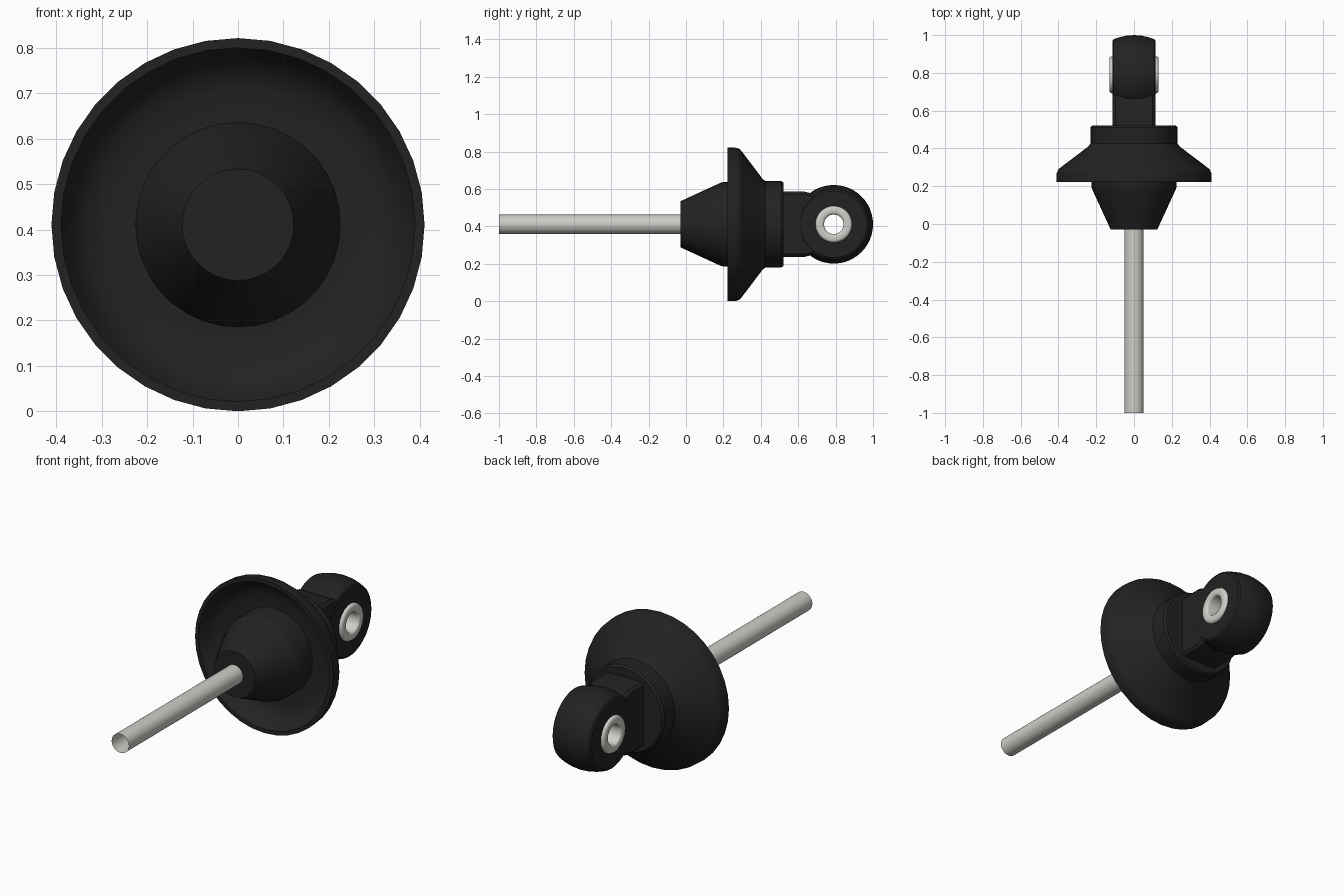
import bpy, bmesh, math

if "Cube" in bpy.data.objects:
    bpy.data.objects.remove(bpy.data.objects["Cube"])

CZ = 0.411      # height of the main axis
EYE_Y = 0.79    # centre of the mounting eye


def material(name, rgb):
    m = bpy.data.materials.new(name)
    m.diffuse_color = (*rgb, 1)
    m.use_nodes = True
    m.node_tree.nodes["Principled BSDF"].inputs["Base Color"].default_value = m.diffuse_color
    return m


BLACK = material("black rubber", (0.016, 0.016, 0.016))
STEEL = material("light steel", (0.62, 0.62, 0.58))


def finish(bm, name, mat, angle=30):
    bmesh.ops.recalc_face_normals(bm, faces=bm.faces)
    me = bpy.data.meshes.new(name)
    bm.to_mesh(me)
    bm.free()
    me.materials.append(mat)
    ob = bpy.data.objects.new(name, me)
    bpy.context.collection.objects.link(ob)
    bpy.ops.object.select_all(action='DESELECT')
    bpy.context.view_layer.objects.active = ob
    ob.select_set(True)
    bpy.ops.object.shade_smooth_by_angle(angle=math.radians(angle))
    return ob


def lathe(name, profile, mat, axis='Y', cy=0.0, segs=36, closed=False, caps=False, angle=30):
    """Spin (distance along axis, radius) points round the y or x axis."""
    bm = bmesh.new()
    rings = []
    for a, r in profile:
        ring = []
        for i in range(segs):
            t = math.tau * i / segs
            s, c = r * math.sin(t), r * math.cos(t)
            ring.append(bm.verts.new((s, a, CZ + c) if axis == 'Y' else (a, cy + s, CZ + c)))
        rings.append(ring)
    pairs = list(zip(rings, rings[1:]))
    if closed:
        pairs.append((rings[-1], rings[0]))
    for p, q in pairs:
        for i in range(segs):
            j = (i + 1) % segs
            bm.faces.new((p[i], p[j], q[j], q[i]))
    if caps:
        bm.faces.new(rings[0])
        bm.faces.new(rings[-1])
    return finish(bm, name, mat, angle)


# Open-ended rod
lathe("rod", [(-1, 0.051), (-0.03, 0.051)], STEEL)

# Boot cone, hollow flared skirt and rear collar
lathe("boot", [(-0.03, 0.123), (0.185, 0.222), (0.20, 0.226), (0.31, 0.226), (0.31, 0.295),
               (0.297, 0.335), (0.27, 0.365), (0.235, 0.382), (0.222, 0.39), (0.222, 0.411),
               (0.27, 0.409), (0.287, 0.402), (0.298, 0.39), (0.41, 0.242), (0.425, 0.231),
               (0.51, 0.231), (0.522, 0.222)], BLACK, caps=True)

# Neck between collar and eye: side profile extruded across x
bm = bmesh.new()
half = [(0.50, 0.174), (0.635, 0.174), (0.66, 0.168), (0.69, 0.155)]
outline = half + [(y, -z) for y, z in reversed(half)]
layers = []
for x, d in ((-0.114, 0.015), (-0.099, 0), (0.099, 0), (0.114, 0.015)):
    layers.append([bm.verts.new((x, y, CZ + z - math.copysign(d, z))) for y, z in outline])
for p, q in zip(layers, layers[1:]):
    for i in range(len(p)):
        j = (i + 1) % len(p)
        bm.faces.new((p[i], p[j], q[j], q[i]))
bm.faces.new(layers[0])
bm.faces.new(layers[-1])
finish(bm, "neck", BLACK)

# Mounting eye: crowned ring with a through hole
crown = [(x, 0.21 - 0.022 * (x / 0.108) ** 2) for x in (-0.108, -0.08, -0.04, 0, 0.04, 0.08, 0.108)]
lathe("mounting_eye", [(-0.115, 0.09), (-0.115, 0.178)] + crown + [(0.115, 0.178), (0.115, 0.09)],
      BLACK, axis='X', cy=EYE_Y, segs=48, closed=True)

# Steel bushing through the eye
side = [(0.119, 0.098), (0.127, 0.094), (0.131, 0.086), (0.131, 0.064), (0.127, 0.055), (0.118, 0.052)]
lathe("bushing", [(-x, r) for x, r in reversed(side)] + side, STEEL,
      axis='X', cy=EYE_Y, segs=36, closed=True, angle=50)
